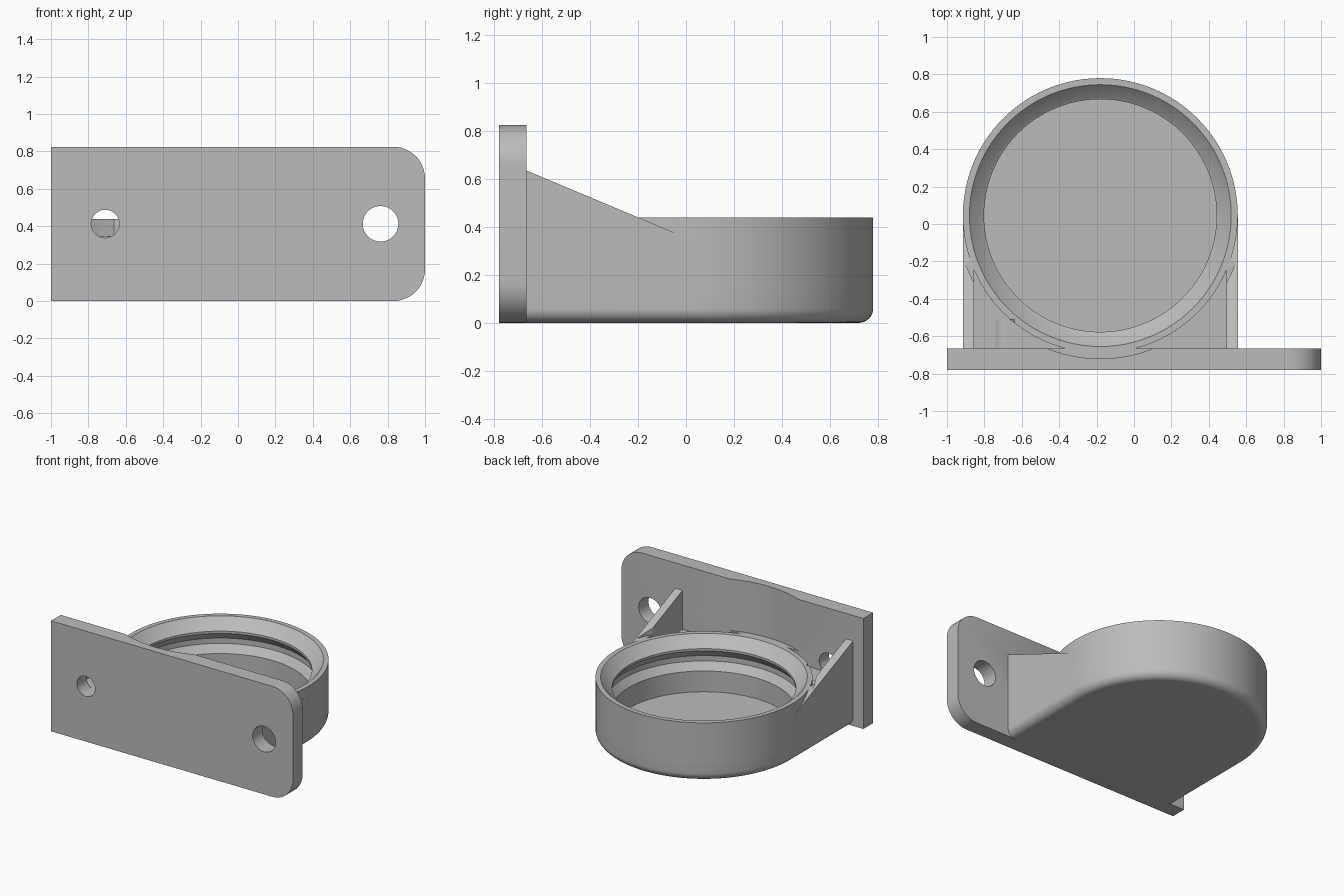
import bpy, bmesh, math

old = bpy.data.objects.get("Cube")
if old:
    bpy.data.objects.remove(old, do_unlink=True)

grey = bpy.data.materials.new("light grey")
grey.use_nodes = True
grey.diffuse_color = (0.5, 0.5, 0.5, 1)
grey.node_tree.nodes["Principled BSDF"].inputs["Base Color"].default_value = (0.5, 0.5, 0.5, 1)

CX, CY, R = -0.18, 0.045, 0.735      # cup axis and outer radius
BACK, FRONT = -0.665, -0.78          # plate faces
SEG = 96


def finish(name, bm):
    bmesh.ops.recalc_face_normals(bm, faces=bm.faces)
    mesh = bpy.data.meshes.new(name)
    bm.to_mesh(mesh)
    bm.free()
    mesh.materials.append(grey)
    ob = bpy.data.objects.new(name, mesh)
    bpy.context.collection.objects.link(ob)
    return ob


def loft(name, rings):
    """Skin closed rings of equal size and cap both ends."""
    bm = bmesh.new()
    loops = [[bm.verts.new(p) for p in ring] for ring in rings]
    n = len(loops[0])
    for a, b in zip(loops, loops[1:]):
        for i in range(n):
            j = (i + 1) % n
            bm.faces.new((a[i], a[j], b[j], b[i]))
    bm.faces.new(loops[0])
    bm.faces.new(loops[-1])
    return finish(name, bm)


def lathe(name, profile):
    """Stack of circles around the cup axis from (radius, height) pairs."""
    turn = [2 * math.pi * i / SEG for i in range(SEG)]
    return loft(name, [[(CX + r * math.cos(t), CY + r * math.sin(t), z) for t in turn]
                       for r, z in profile])


def drill(name, x, z, r, y0, y1, n=48):
    turn = [2 * math.pi * i / n for i in range(n)]
    return loft(name, [[(x + r * math.cos(t), y, z + r * math.sin(t)) for t in turn]
                       for y in (y0, y1)])


def combine(target, tool, operation):
    m = target.modifiers.new(operation, "BOOLEAN")
    m.operation, m.solver, m.object = operation, "EXACT", tool
    bpy.context.view_layer.objects.active = target
    bpy.ops.object.modifier_apply(modifier=m.name)
    bpy.data.objects.remove(tool, do_unlink=True)


def d_outline(r, z):
    """Half circle at the back running straight to the plate."""
    half = [math.pi * i / (SEG // 2) for i in range(SEG // 2 + 1)]
    arc = [(CX + r * math.cos(t), CY + r * math.sin(t), z) for t in half]
    return arc + [(CX - r, BACK, z), (CX + r, BACK, z)]


# Base: D-shaped block with a rounded bottom edge
FILLET, FILL = 0.06, 0.345
rings = []
for i in range(9):
    a = math.pi / 2 * i / 8
    rings.append(d_outline(R - FILLET * (1 - math.sin(a)), FILLET * (1 - math.cos(a))))
body = loft("cup_body", rings + [d_outline(R, FILL)])

# Cup wall above the base
combine(body, lathe("wall", [(R, 0.15), (R, 0.44)]), "UNION")

# Sloping side gussets
slope = 0.42
for side in (-1, 1):
    outline = [(BACK, 0.2), (BACK, 0.635), (0.02, 0.635 - slope * (0.02 - BACK)), (0.02, 0.2)]
    gusset = loft("gusset", [[(CX + side * x, y, z) for y, z in outline] for x in (R - 0.06, R)])
    combine(body, gusset, "UNION")

# Clearance above the rim, then the grooved bore
combine(body, lathe("clearance", [(0.765, 0.44), (0.765, 1.0)]), "DIFFERENCE")
bore = [(0.622, 0.04), (0.622, 0.195), (0.665, 0.25), (0.665, 0.29), (0.622, 0.345),
        (0.622, 0.362), (0.635, 0.37), (0.70, 0.44), (0.70, 0.6)]
combine(body, lathe("bore", bore), "DIFFERENCE")

# Mounting plate, rounded on its left end
TOP, CORNER = 0.825, 0.17
plate_outline = [(-1, TOP), (-1, 0)]
for cz, start in ((CORNER, -math.pi / 2), (TOP - CORNER, 0)):
    for i in range(13):
        a = start + math.pi / 2 * i / 12
        plate_outline.append((1 - CORNER + CORNER * math.cos(a), cz + CORNER * math.sin(a)))
plate = loft("mounting_plate", [[(x, y, z) for x, z in plate_outline] for y in (FRONT, BACK)])
combine(plate, lathe("clearance", [(0.765, 0.44), (0.765, 1.0)]), "DIFFERENCE")

# Screw holes
combine(plate, drill("hole", 0.762, 0.413, 0.095, -0.9, -0.5), "DIFFERENCE")
combine(plate, drill("hole", -0.71, 0.413, 0.075, -0.9, -0.51), "DIFFERENCE")
combine(body, drill("hole", -0.71, 0.413, 0.075, -0.9, -0.51), "DIFFERENCE")

for ob in (body, plate):
    bpy.ops.object.select_all(action="DESELECT")
    ob.select_set(True)
    bpy.context.view_layer.objects.active = ob
    bpy.ops.object.shade_smooth_by_angle(angle=math.radians(25))
